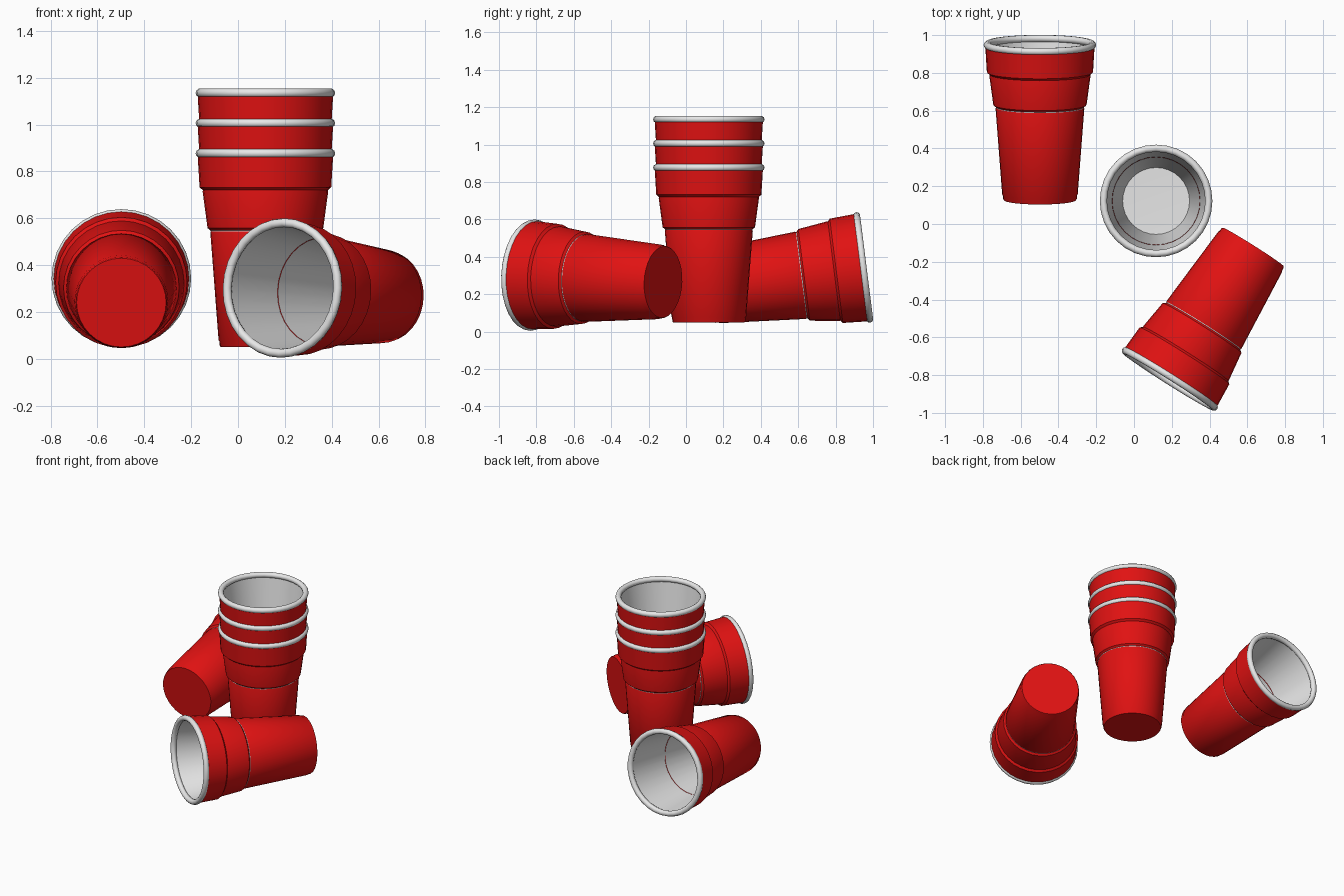
import bpy, bmesh, math
from mathutils import Vector, Matrix

cube = bpy.data.objects.get("Cube")
if cube:
    bpy.data.objects.remove(cube, do_unlink=True)

SIDES = 32


def material(name, colour):
    mat = bpy.data.materials.new(name)
    mat.use_nodes = True
    mat.diffuse_color = colour
    mat.node_tree.nodes["Principled BSDF"].inputs["Base Color"].default_value = colour
    return mat


red = material("red plastic", (0.75, 0.006, 0.006, 1))
white = material("white plastic", (0.8, 0.8, 0.8, 1))


def lathe(name, profile, mat):
    """Turn a (radius, height) profile around z into a mesh."""
    bm = bmesh.new()
    rings = []
    for r, h in profile:
        angles = [math.tau * j / SIDES for j in range(SIDES)]
        rings.append([bm.verts.new((r * math.cos(a), r * math.sin(a), h)) for a in angles])
    for a, b in zip(rings, rings[1:]):
        for j in range(SIDES):
            k = (j + 1) % SIDES
            bm.faces.new((a[j], a[k], b[k], b[j]))
    bmesh.ops.remove_doubles(bm, verts=bm.verts, dist=0.0001)
    mesh = bpy.data.meshes.new(name)
    bm.to_mesh(mesh)
    bm.free()
    mesh.materials.append(mat)
    return mesh


# Outer wall with a small foot and two stepped shoulders
shell = lathe("shell", [
    (0, 0), (0.191, 0), (0.195, 0.006), (0.196, 0.024), (0.200, 0.03),
    (0.235, 0.488), (0.232, 0.496), (0.247, 0.508),
    (0.268, 0.664), (0.267, 0.67), (0.281, 0.682), (0.290, 0.83)], red)

# Inner wall and floor
lining = lathe("lining", [(0.274, 0.83), (0.177, 0.03), (0, 0.025)], white)

# Rolled lip
lip_steps = [math.tau * i / 10 for i in range(11)]
rim = lathe("rim", [(0.279 + 0.019 * math.cos(a), 0.827 + 0.019 * math.sin(a))
                    for a in lip_steps], white)

parts = {"shell": shell, "lining": lining, "rim": rim}
shaded = set()


def place_cup(name, base, axis):
    """Put one cup with its base centre at base, opening along axis."""
    turn = Vector(axis).to_track_quat('Z', 'Y').to_matrix().to_4x4()
    for part, mesh in parts.items():
        ob = bpy.data.objects.new(f"{name}_{part}", mesh)
        bpy.context.collection.objects.link(ob)
        ob.matrix_world = Matrix.Translation(base) @ turn
        if part not in shaded:
            shaded.add(part)
            bpy.ops.object.select_all(action='DESELECT')
            ob.select_set(True)
            bpy.context.view_layer.objects.active = ob
            bpy.ops.object.shade_smooth_by_angle(angle=math.radians(40))


# Stack of three nested cups
for i, level in enumerate(("lower", "middle", "upper")):
    place_cup(f"{level}_stacked_cup", (0.117, 0.122, 0.05 + 0.129 * i), (0, 0, 1))

# Two cups lying on their sides
place_cup("back_lying_cup", (-0.498, 0.127, 0.24), (0, 0.992, 0.125))
place_cup("front_lying_cup", (0.631, -0.122, 0.265), (-0.534, -0.845, 0.045))
